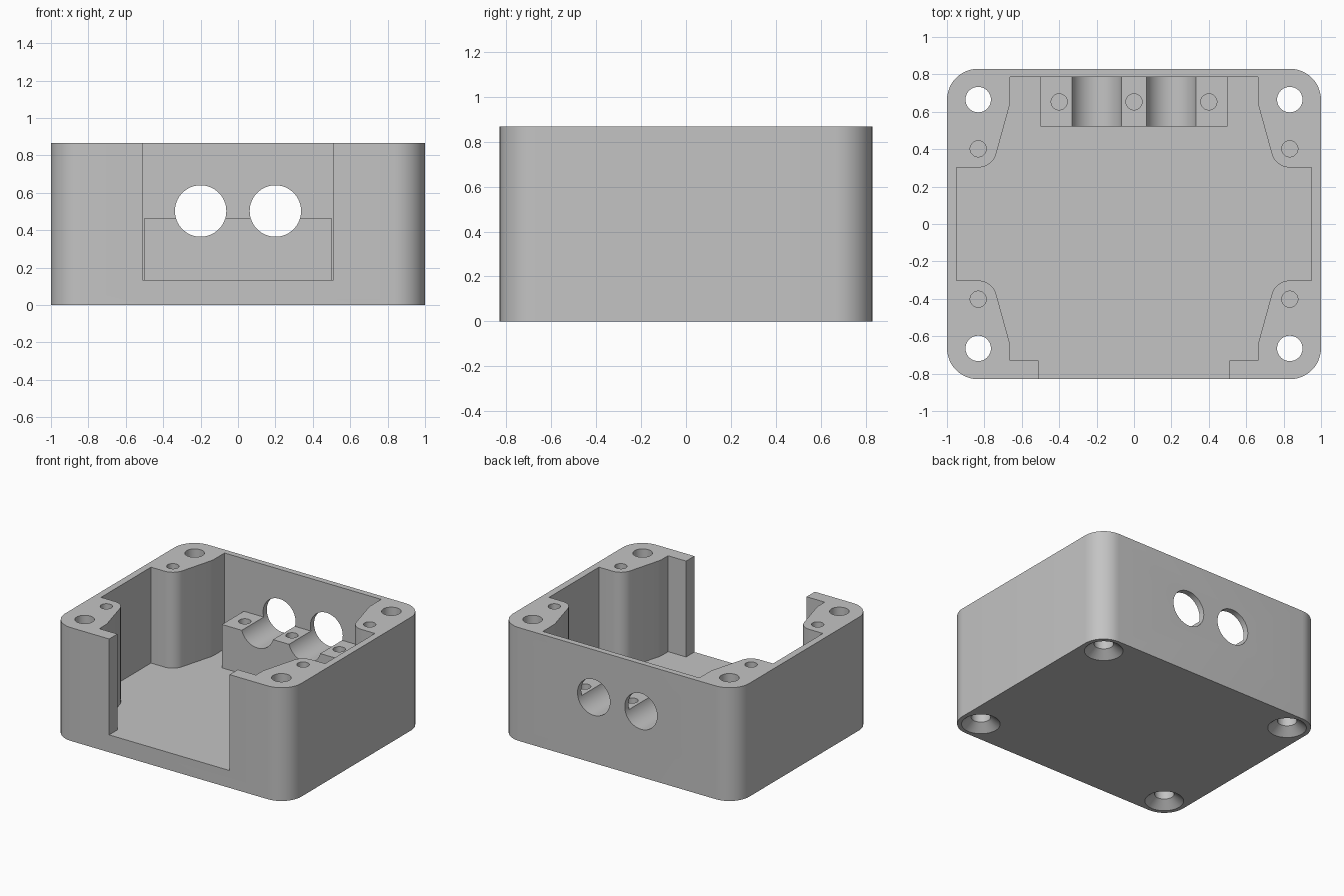
import bpy, bmesh, math

W, D, H = 1.0, 0.83, 0.867          # half width, half depth, height
FLOOR = 0.133
BOLT, SCREW = (0.833, 0.665), (0.833, 0.402)
BOLT_R, SCREW_R, CABLE_R = 0.068, 0.043, 0.1375

cube = bpy.data.objects.get("Cube")
if cube:
    bpy.data.objects.remove(cube, do_unlink=True)

grey = bpy.data.materials.new("light grey plastic")
grey.use_nodes = True
colour = (0.55, 0.55, 0.55, 1)
grey.diffuse_color = colour
grey.node_tree.nodes["Principled BSDF"].inputs["Base Color"].default_value = colour


def add_object(name, bm):
    bmesh.ops.recalc_face_normals(bm, faces=bm.faces)
    mesh = bpy.data.meshes.new(name)
    bm.to_mesh(mesh)
    bm.free()
    mesh.materials.append(grey)
    obj = bpy.data.objects.new(name, mesh)
    bpy.context.collection.objects.link(obj)
    return obj


def prism(name, outline, z0, z1):
    bm = bmesh.new()
    base = bm.faces.new([bm.verts.new((x, y, z0)) for x, y in outline])
    top = bmesh.ops.extrude_face_region(bm, geom=[base])["geom"]
    moved = [v for v in top if isinstance(v, bmesh.types.BMVert)]
    bmesh.ops.translate(bm, verts=moved, vec=(0, 0, z1 - z0))
    return add_object(name, bm)


def arc(cx, cy, r, start, end, steps=12):
    angles = [math.radians(start + (end - start) * i / steps) for i in range(steps + 1)]
    return [(cx + r * math.cos(a), cy + r * math.sin(a)) for a in angles]


def circle(x, y, r, n=48):
    return arc(x, y, r, 0, 360 - 360 / n, n - 1)


def cone(name, x, y, z0, z1, r0, r1):
    bm = bmesh.new()
    bmesh.ops.create_cone(bm, cap_ends=True, segments=48, radius1=r0, radius2=r1, depth=z1 - z0)
    bmesh.ops.translate(bm, verts=bm.verts, vec=(x, y, (z0 + z1) / 2))
    return add_object(name, bm)


def cut(target, cutter):
    cutter.hide_render = True
    mod = target.modifiers.new("cut", "BOOLEAN")
    mod.operation, mod.solver, mod.object = "DIFFERENCE", "EXACT", cutter
    bpy.context.view_layer.objects.active = target
    bpy.ops.object.modifier_apply(modifier=mod.name)
    bpy.data.objects.remove(cutter, do_unlink=True)


# Outer shell with rounded corners
r = 0.167
outline = []
for sx, sy, a in ((1, 1, 0), (-1, 1, 90), (-1, -1, 180), (1, -1, 270)):
    outline += arc(sx * (W - r), sy * (D - r), r, a, a + 90)
shell = prism("enclosure_shell", outline, 0, H)

# Cavity: each corner boss wraps its bolt hole and its smaller screw hole
tilt = math.degrees(math.asin((0.17 - 0.1) / (BOLT[1] - SCREW[1])))
boss = arc(*BOLT, 0.17, 180, 180 + tilt, 6) + arc(*SCREW, 0.1, 180 + tilt, 270)
boss.append((0.948, SCREW[1] - 0.1))
back = [(boss[0][0], 0.785)] + boss
front = [(x, -y) for x, y in reversed(boss)]
front += [(boss[0][0], -0.73), (0.51, -0.73), (0.51, -1)]     # open front
half = back + front
cavity = half + [(-x, y) for x, y in reversed(half)]
cut(shell, prism("cavity_cutter", cavity, FLOOR, 1.1))

# Bolt holes with countersinks below, blind screw holes above
for sx in (1, -1):
    for sy in (1, -1):
        bx, by = sx * BOLT[0], sy * BOLT[1]
        cut(shell, prism("bolt_cutter", circle(bx, by, BOLT_R), -0.1, 1))
        cut(shell, cone("countersink_cutter", bx, by, -0.01, 0.055, 0.147, BOLT_R))
        cut(shell, prism("screw_cutter", circle(sx * SCREW[0], sy * SCREW[1], SCREW_R), 0.45, 1))

# Cable cradle against the back wall
cradle = prism("cable_cradle", [(-0.5, 0.52), (0.5, 0.52), (0.5, 0.795), (-0.5, 0.795)],
               FLOOR - 0.01, 0.465)
for x in (-0.4, 0, 0.4):
    cut(cradle, prism("clamp_screw_cutter", circle(x, 0.653, SCREW_R), 0.2, 1))

# Two cable holes through the back wall and cradle
for target in (shell, cradle):
    for x in (-0.2, 0.2):
        cable = prism("cable_cutter", circle(0, 0, CABLE_R, 64), -0.6, 0.6)
        cable.rotation_euler = (math.pi / 2, 0, 0)
        cable.location = (x, 0.9, 0.503)
        bpy.context.view_layer.update()
        cut(target, cable)

# Smooth the rounded faces, keep the edges sharp
for obj in (shell, cradle):
    bpy.ops.object.select_all(action="DESELECT")
    obj.select_set(True)
    bpy.context.view_layer.objects.active = obj
    bpy.ops.object.shade_smooth_by_angle(angle=math.radians(30))
